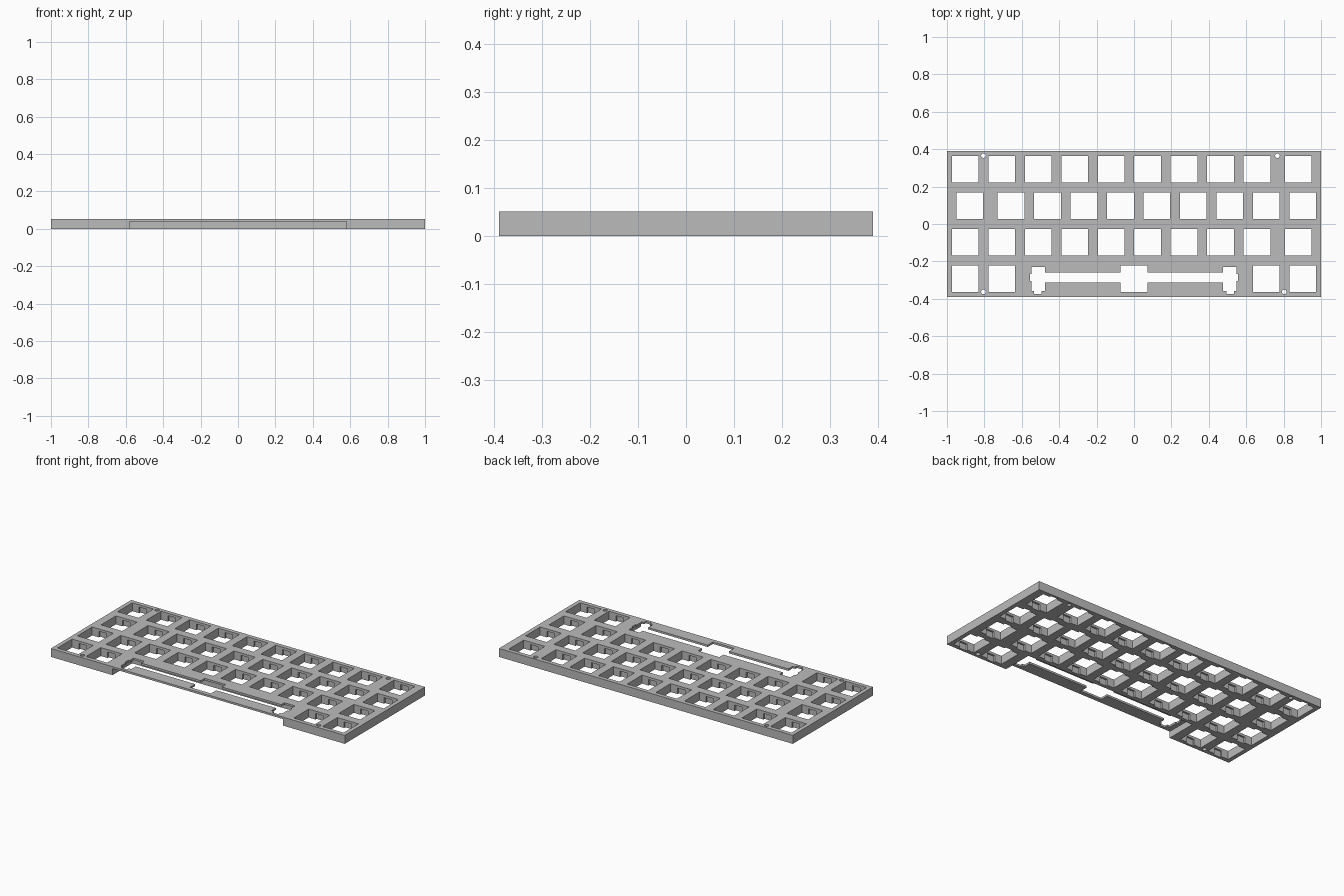
import bpy, bmesh, math

if "Cube" in bpy.data.objects:
    bpy.data.objects.remove(bpy.data.objects["Cube"])

U = 2 / 10.25          # one key unit
H = 0.052              # plate height
HOLE = 0.1437          # switch opening


def prism(bm, pts, z0, z1):
    """Add a closed vertical prism from a 2D outline."""
    n = len(pts)
    lo = [bm.verts.new((x, y, z0)) for x, y in pts]
    hi = [bm.verts.new((x, y, z1)) for x, y in pts]
    bm.faces.new(lo[::-1])
    bm.faces.new(hi)
    for i in range(n):
        j = (i + 1) % n
        bm.faces.new((lo[i], lo[j], hi[j], hi[i]))


def rect(cx, cy, w, d):
    return [(cx + sx * w / 2, cy + sy * d / 2)
            for sx, sy in ((-1, -1), (1, -1), (1, 1), (-1, 1))]


def circle(cx, cy, r, n=20):
    return [(cx + r * math.cos(2 * math.pi * i / n),
             cy + r * math.sin(2 * math.pi * i / n)) for i in range(n)]


def make(name, prisms):
    bm = bmesh.new()
    for pts, z0, z1 in prisms:
        prism(bm, pts, z0, z1)
    bmesh.ops.recalc_face_normals(bm, faces=bm.faces)
    me = bpy.data.meshes.new(name)
    bm.to_mesh(me)
    bm.free()
    ob = bpy.data.objects.new(name, me)
    bpy.context.collection.objects.link(ob)
    return ob


# Solid slab
plate = make("keyboard_plate", [(rect(0, 0, 2, 4 * U), 0, H)])

# Switch centres in key units, one list per row from the back
rows = [
    [i + 0.5 for i in range(9)] + [9.625],
    [0.625] + [i + 1.75 for i in range(9)],
    [i + 0.5 for i in range(9)] + [9.625],
    [0.5, 1.5, 5.125, 8.75, 9.75],
]
keys = [(-1 + c * U, (1.5 - r) * U) for r, row in enumerate(rows) for c in row]

# Spacebar slot with a stabiliser pocket at each end
half = [(0, -0.26), (0.477, -0.26), (0.477, -0.23), (0.549, -0.23),
        (0.549, -0.268), (0.557, -0.268), (0.557, -0.305), (0.549, -0.305),
        (0.549, -0.357), (0.535, -0.357), (0.535, -0.373), (0.494, -0.373),
        (0.494, -0.357), (0.477, -0.357), (0.477, -0.314), (0, -0.314)]
slot = half + [(-x, y) for x, y in half[-2:0:-1]]

screws = [(-0.805, 0.365), (0.767, 0.365), (-0.805, -0.363), (0.803, -0.363)]

cutters = [
    # square switch openings
    make("switch_cutter", [(rect(x, y, HOLE, HOLE), -0.1, 0.1) for x, y in keys]),
    # clip recesses under the front and back edge of each opening
    make("clip_cutter", [(rect(x, y, 0.052, HOLE + 0.022), -0.1, 0.037)
                         for x, y in keys]),
    # underside relief that leaves a thin sheet at the spacebar
    make("relief_cutter", [(rect(0, -0.3, 1.162, 0.2), -0.1, 0.040)]),
    make("spacebar_cutter", [(slot, -0.1, 0.1)]),
    make("screw_cutter", [(circle(x, y, 0.0125), -0.1, 0.1) for x, y in screws]),
]

# Cut everything out of the slab
bpy.context.view_layer.objects.active = plate
for c in cutters:
    c.hide_render = True
    m = plate.modifiers.new(c.name, 'BOOLEAN')
    m.operation = 'DIFFERENCE'
    m.solver = 'EXACT'
    m.object = c
    bpy.ops.object.modifier_apply(modifier=m.name)
for c in cutters:
    bpy.data.objects.remove(c)

# Single grey finish
grey = bpy.data.materials.new("mid_grey")
grey.diffuse_color = (0.5, 0.5, 0.5, 1)
grey.use_nodes = True
grey.node_tree.nodes["Principled BSDF"].inputs["Base Color"].default_value = grey.diffuse_color
plate.data.materials.clear()
plate.data.materials.append(grey)
for p in plate.data.polygons:
    p.material_index = 0
    p.use_smooth = False
